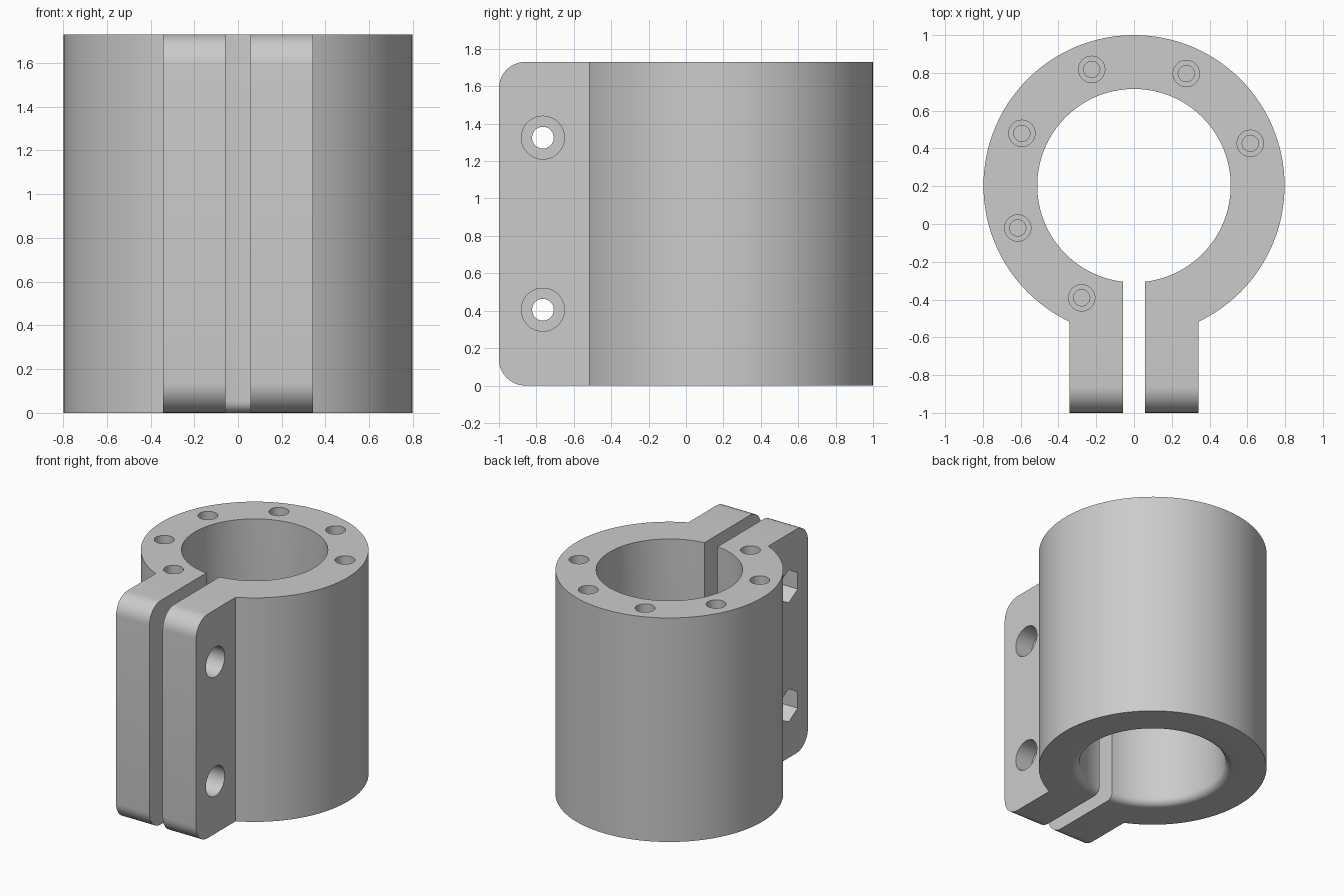
import bpy, bmesh
from math import pi, sin, cos, radians
from mathutils import Matrix, Vector

if "Cube" in bpy.data.objects:
    bpy.data.objects.remove(bpy.data.objects["Cube"])

HEIGHT, RADIUS, BORE, CENTRE_Y = 1.73, 0.797, 0.512, 0.203
FLANGE, GAP, CORNER, FILLET = 0.342, 0.057, 0.14, 0.054

grey = bpy.data.materials.new("grey")
grey.use_nodes = True
colour = (0.6, 0.6, 0.6, 1)
grey.diffuse_color = colour
grey.node_tree.nodes["Principled BSDF"].inputs["Base Color"].default_value = colour


def make(name, bm):
    bmesh.ops.recalc_face_normals(bm, faces=bm.faces)
    mesh = bpy.data.meshes.new(name)
    bm.to_mesh(mesh)
    bm.free()
    mesh.materials.append(grey)
    obj = bpy.data.objects.new(name, mesh)
    bpy.context.collection.objects.link(obj)
    return obj


def lathe(name, profile, sides, matrix):
    """Closed solid turned from (radius, height) points about local z."""
    bm = bmesh.new()
    rings = [[bm.verts.new((r * cos(2 * pi * i / sides), r * sin(2 * pi * i / sides), z))
              for i in range(sides)] for r, z in profile]
    for low, high in zip(rings, rings[1:]):
        for i in range(sides):
            j = (i + 1) % sides
            bm.faces.new((low[i], low[j], high[j], high[i]))
    bm.faces.new(rings[0])
    bm.faces.new(rings[-1])
    bm.transform(matrix)
    return make(name, bm)


def extrude_x(name, outline, x0, x1):
    """Prism from a (y, z) outline, running along x."""
    bm = bmesh.new()
    face = bm.faces.new([bm.verts.new((x0, y, z)) for y, z in outline])
    new = bmesh.ops.extrude_face_region(bm, geom=[face])["geom"]
    verts = [v for v in new if isinstance(v, bmesh.types.BMVert)]
    bmesh.ops.translate(bm, verts=verts, vec=(x1 - x0, 0, 0))
    return make(name, bm)


def combine(target, tool, operation):
    tool.hide_render = True
    mod = target.modifiers.new(tool.name, "BOOLEAN")
    mod.operation, mod.object, mod.solver = operation, tool, "EXACT"
    bpy.context.view_layer.objects.active = target
    bpy.ops.object.modifier_apply(modifier=mod.name)
    bpy.data.objects.remove(tool)


# Round sleeve
axis = Matrix.Translation((0, CENTRE_Y, 0))
clamp = lathe("split_clamp", [(RADIUS, 0), (RADIUS, HEIGHT)], 128, axis)

# Flange block with rounded front corners
steps = [radians(a) for a in range(0, 91, 9)]
outline = [(0, HEIGHT), (0, 0)]
outline += [(-1 + CORNER - CORNER * sin(a), CORNER - CORNER * cos(a)) for a in steps]
outline += [(y, HEIGHT - z) for y, z in reversed(outline[2:])]
combine(clamp, extrude_x("flange", outline, -FLANGE, FLANGE), "UNION")

# Bore with a rounded lower lip
wide = BORE + FILLET
lip = [(wide - FILLET * sin(a), FILLET - FILLET * cos(a)) for a in steps]
bore = [(wide, -0.1)] + lip + [(BORE, HEIGHT + 0.1)]
combine(clamp, lathe("bore_cutter", bore, 128, axis), "DIFFERENCE")

# Slot between the flanges
slot = [(-1.2, -0.1), (0, -0.1), (0, HEIGHT + 0.1), (-1.2, HEIGHT + 0.1)]
combine(clamp, extrude_x("slot_cutter", slot, -GAP, GAP), "DIFFERENCE")

# Clamp bolts: counterbore on one flange, hexagonal nut pocket on the other
for z in (0.405, 1.325):
    place = Matrix.Translation((0, -0.765, z)) @ Matrix.Rotation(pi / 2, 4, "Y")
    bolt = [(0.058, -0.5), (0.058, 0.2), (0.115, 0.2), (0.115, 0.5)]
    combine(clamp, lathe("bolt_cutter", bolt, 48, place), "DIFFERENCE")
    combine(clamp, lathe("nut_cutter", [(0.127, -0.5), (0.127, -0.2)], 6, place), "DIFFERENCE")

# Six stepped blind holes in the top face
for k in range(6):
    a = radians(20 + 45 * k)
    place = Matrix.Translation(Vector((0.655 * cos(a), CENTRE_Y + 0.655 * sin(a), HEIGHT)))
    hole = [(0.043, -0.4), (0.043, -0.2), (0.07, -0.2), (0.07, 0.1)]
    combine(clamp, lathe("hole_cutter", hole, 32, place), "DIFFERENCE")

# Smooth curves, sharp corners
bpy.ops.object.select_all(action="DESELECT")
clamp.select_set(True)
bpy.context.view_layer.objects.active = clamp
bpy.ops.object.shade_smooth_by_angle(angle=radians(30))
